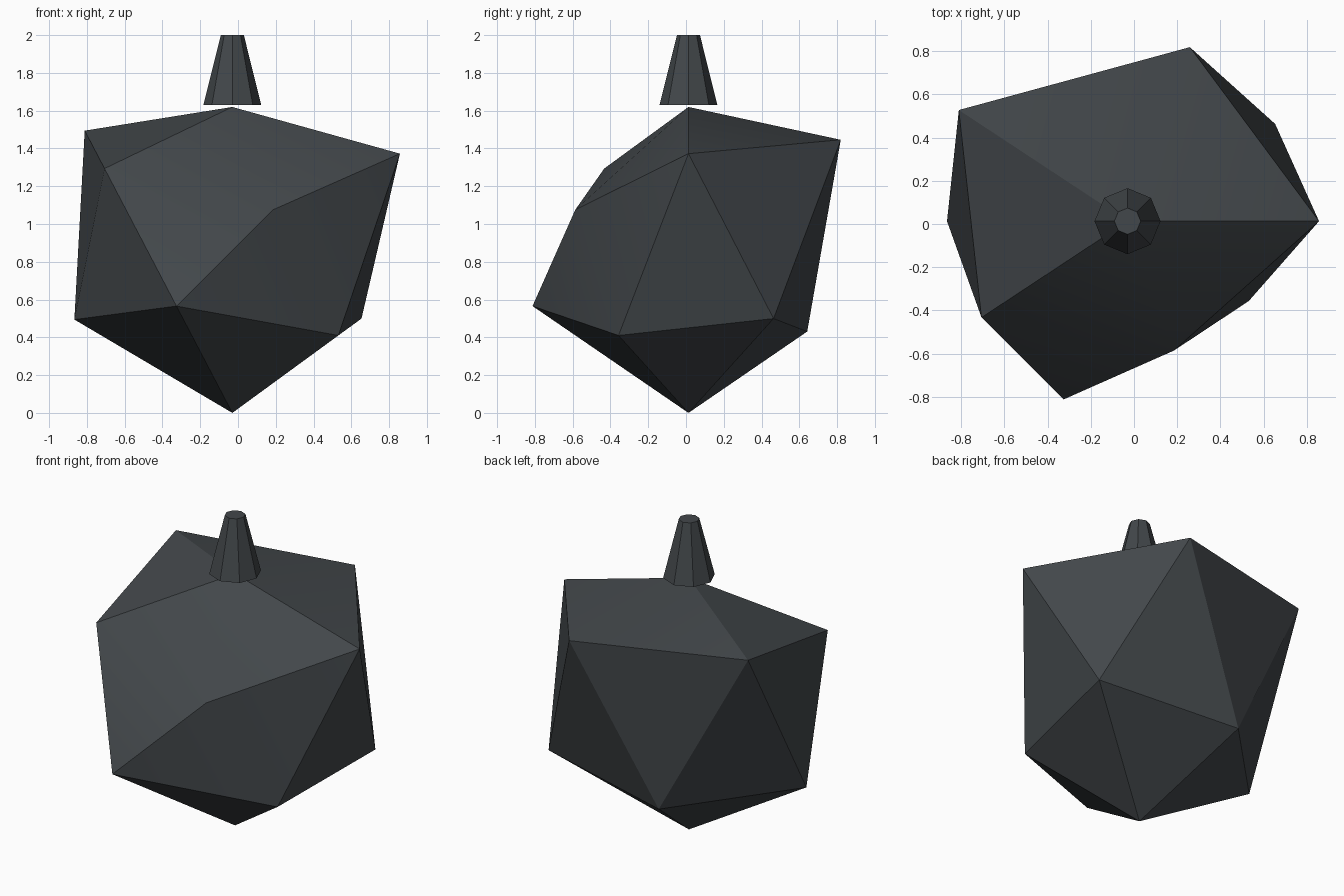
import bpy, bmesh, math
from mathutils import Vector

cube = bpy.data.objects.get("Cube")
if cube:
    bpy.data.objects.remove(cube, do_unlink=True)

CENTRE = Vector((-0.03, 0.013, 0))

slate = bpy.data.materials.new("dark_slate")
slate.use_nodes = True
slate.diffuse_color = (0.055, 0.063, 0.069, 1)
slate.node_tree.nodes["Principled BSDF"].inputs["Base Color"].default_value = slate.diffuse_color


def finish(name, bm):
    """Turn a bmesh into a shaded object."""
    bmesh.ops.recalc_face_normals(bm, faces=bm.faces)
    mesh = bpy.data.meshes.new(name)
    bm.to_mesh(mesh)
    bm.free()
    mesh.materials.append(slate)
    obj = bpy.data.objects.new(name, mesh)
    obj.location = CENTRE
    bpy.context.collection.objects.link(obj)
    bpy.ops.object.select_all(action='DESELECT')
    obj.select_set(True)
    bpy.context.view_layer.objects.active = obj
    bpy.ops.object.shade_smooth_by_angle(angle=math.radians(30))
    return obj


def ring_order(v):
    """Sort from bottom to top, then anticlockwise from +x."""
    return round(v.co.z, 2), (math.atan2(v.co.y, v.co.x) + 0.1) % math.tau


# Rock body: icosahedron with each corner scaled from the bottom tip
bm = bmesh.new()
bmesh.ops.create_icosphere(bm, subdivisions=1, radius=1)
lower = [0.945, 0.815, 0.935, 1.07, 0.776]
upper = [0.992, 1.045, 1.08, 0.935, 0.777]
factors = [1] + lower + upper + [0.847]
for v, k in zip(sorted(bm.verts, key=ring_order), factors):
    v.co = k * Vector((v.co.x, v.co.y * 0.907, (v.co.z + 1) * 0.956))
finish("rock_body", bm)

# Floating peg: eight-sided tapered cone above the rock
bm = bmesh.new()
bmesh.ops.create_cone(bm, cap_ends=True, segments=8, radius1=0.153, radius2=0.061, depth=0.37)
bmesh.ops.translate(bm, verts=bm.verts, vec=(0, 0, 1.815))
finish("top_peg", bm)
